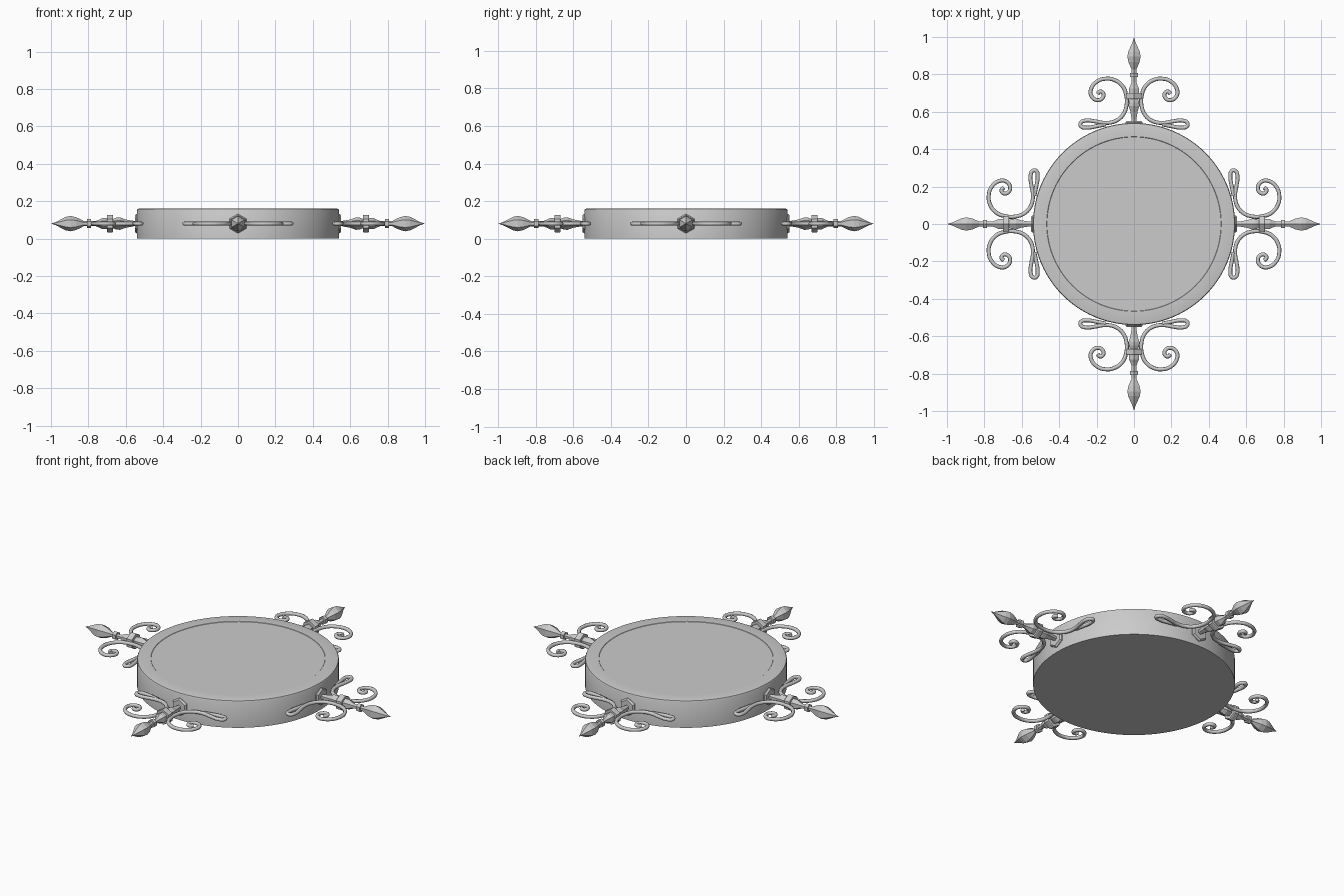
import bpy, bmesh
from math import sin, cos, pi, radians
from mathutils import Matrix

if "Cube" in bpy.data.objects:
    bpy.data.objects.remove(bpy.data.objects["Cube"])

Z = 0.08  # height of the ornament plane


def lathe(name, profile, sides):
    """Revolve (distance, radius) pairs round the z axis; radius 0 closes to a point."""
    bm = bmesh.new()
    rings = []
    for d, r in profile:
        if r == 0:
            rings.append([bm.verts.new((0, 0, d))])
        else:
            rings.append([bm.verts.new((r * cos(2 * pi * i / sides), r * sin(2 * pi * i / sides), d))
                          for i in range(sides)])
    for a, b in zip(rings, rings[1:]):
        for i in range(sides):
            j = (i + 1) % sides
            if len(b) == 1:
                bm.faces.new((a[i], a[j], b[0]))
            elif len(a) == 1:
                bm.faces.new((a[0], b[j], b[i]))
            else:
                bm.faces.new((a[i], a[j], b[j], b[i]))
    for ring, flip in ((rings[0], True), (rings[-1], False)):
        if len(ring) > 1:
            bm.faces.new(ring[::-1] if flip else ring)
    bmesh.ops.recalc_face_normals(bm, faces=bm.faces)
    mesh = bpy.data.meshes.new(name)
    bm.to_mesh(mesh)
    bm.free()
    ob = bpy.data.objects.new(name, mesh)
    bpy.context.collection.objects.link(ob)
    return ob


def wire(name, points, radius):
    """Round bar following smooth points in the ornament plane."""
    cu = bpy.data.curves.new(name, 'CURVE')
    cu.dimensions = '3D'
    cu.bevel_depth = radius
    cu.bevel_resolution = 2
    cu.resolution_u = 5
    cu.use_fill_caps = True
    sp = cu.splines.new('BEZIER')
    sp.bezier_points.add(len(points) - 1)
    for bp, (x, y) in zip(sp.bezier_points, points):
        bp.co = (x, y, 0)
        bp.handle_left_type = bp.handle_right_type = 'AUTO'
    ob = bpy.data.objects.new(name, cu)
    bpy.context.collection.objects.link(ob)
    return ob


def smooth(ob, angle):
    bpy.ops.object.select_all(action='DESELECT')
    ob.select_set(True)
    bpy.context.view_layer.objects.active = ob
    bpy.ops.object.shade_smooth_by_angle(angle=radians(angle))


# Round base with a softened rim and a faint recessed top panel
base = lathe("round_base", [(0, 0.54), (0.152, 0.54), (0.158, 0.537), (0.16, 0.53),
                            (0.16, 0.467), (0.158, 0.465)], 96)
smooth(base, 40)

# Parts of the spike, as (distance from centre, radius)
spike_parts = {
    "mount_plate": [(0.52, 0.052), (0.543, 0.052), (0.552, 0.044)],
    "spike_rod": [(0.54, 0.014), (0.84, 0.014)],
    "inner_baluster": [(0.56, 0.015), (0.60, 0.022), (0.63, 0.033), (0.65, 0.032), (0.675, 0.022)],
    "hex_nut": [(0.667, 0.044), (0.672, 0.047), (0.696, 0.047), (0.701, 0.044)],
    "outer_baluster": [(0.69, 0.03), (0.725, 0.03), (0.74, 0.022), (0.76, 0.014)],
    "collar": [(0.786, 0.024), (0.808, 0.024)],
    "spear_tip": [(0.825, 0.014), (0.84, 0.022), (0.865, 0.034), (0.895, 0.041),
                  (0.92, 0.036), (0.95, 0.021), (0.975, 0.008), (1.0, 0)],
}
# Scroll on one side: hooked foot, past the nut, into the outer spiral
scroll = [(0.533, 0.15), (0.523, 0.20), (0.515, 0.25), (0.522, 0.283), (0.541, 0.285),
          (0.553, 0.26), (0.549, 0.21), (0.541, 0.16), (0.548, 0.105), (0.582, 0.06),
          (0.635, 0.04), (0.69, 0.042), (0.735, 0.06), (0.768, 0.10), (0.777, 0.15),
          (0.76, 0.20), (0.72, 0.23), (0.685, 0.228), (0.663, 0.20), (0.672, 0.17),
          (0.70, 0.165), (0.708, 0.183), (0.695, 0.195)]

spike = [lathe(n, p, 6) for n, p in spike_parts.items()]
for ob in spike:
    ob.data.transform(Matrix.Rotation(pi / 2, 4, 'Y'))  # lay along +x, corners up and down
scrolls = [wire("scroll_left", scroll, 0.0105),
           wire("scroll_right", [(x, -y) for x, y in scroll], 0.0105)]

# Repeat the ornament at the four compass points
for ob in spike + scrolls:
    for k in range(4):
        part = ob if k == 0 else ob.copy()
        if k:
            part.name = f"{ob.name}_{k + 1}"
            bpy.context.collection.objects.link(part)
        part.location.z = Z
        part.rotation_euler.z = k * pi / 2
